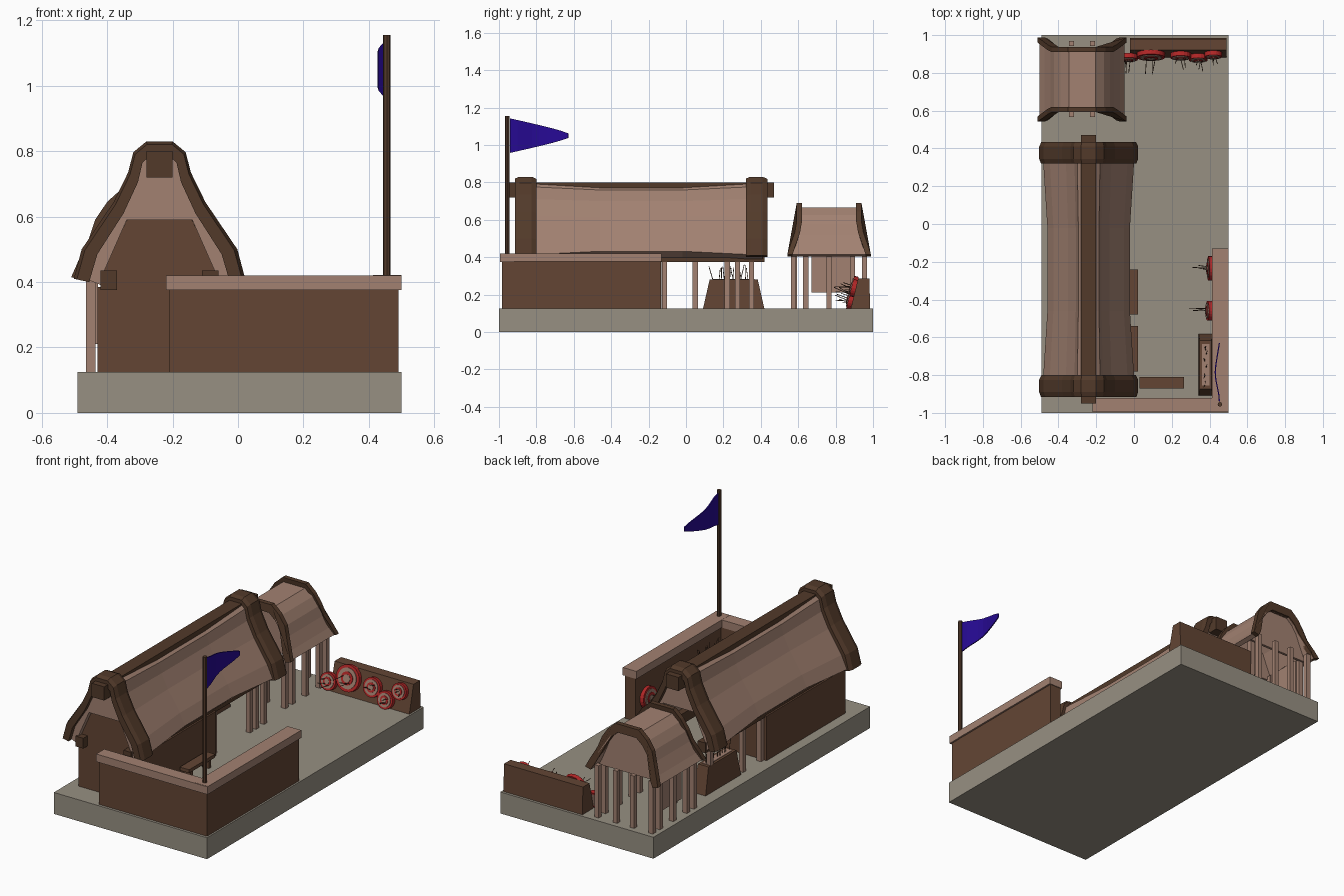
import bpy, bmesh, math, random
from mathutils import Vector

if "Cube" in bpy.data.objects:
    bpy.data.objects.remove(bpy.data.objects["Cube"])
random.seed(4)


def material(name, rgb):
    m = bpy.data.materials.new(name)
    m.diffuse_color = (*rgb, 1)
    m.use_nodes = True
    m.node_tree.nodes["Principled BSDF"].inputs["Base Color"].default_value = m.diffuse_color
    return m


STONE = material("stone", (.31, .28, .225))
BROWN = material("brown_wood", (.125, .06, .034))
DARK = material("dark_wood", (.085, .042, .023))
LIGHT = material("light_wood", (.36, .22, .165))
RED = material("red", (.45, .02, .02))
BLUE = material("blue_cloth", (.02, .003, .3))


def finish(name, bm, mat):
    bmesh.ops.recalc_face_normals(bm, faces=bm.faces)
    me = bpy.data.meshes.new(name)
    bm.to_mesh(me)
    bm.free()
    me.materials.append(mat)
    ob = bpy.data.objects.new(name, me)
    bpy.context.collection.objects.link(ob)
    return ob


def box(name, x, y, z, mat, top=(1, 1)):
    """Box from ranges; top scales the upper face."""
    bm = bmesh.new()
    bmesh.ops.create_cube(bm, size=1)
    for v in bm.verts:
        sx, sy = top if v.co.z > 0 else (1, 1)
        v.co = ((x[0] + x[1]) / 2 + v.co.x * (x[1] - x[0]) * sx,
                (y[0] + y[1]) / 2 + v.co.y * (y[1] - y[0]) * sy,
                z[0] if v.co.z < 0 else z[1])
    return finish(name, bm, mat)


def loft(name, rings, mat):
    """Skin a list of closed rings of points and cap both ends."""
    bm = bmesh.new()
    rows = [[bm.verts.new(p) for p in r] for r in rings]
    n = len(rows[0])
    for a, b in zip(rows, rows[1:]):
        for i in range(n):
            j = (i + 1) % n
            bm.faces.new((a[i], a[j], b[j], b[i]))
    bm.faces.new(rows[0])
    bm.faces.new(rows[-1])
    return finish(name, bm, mat)


def rod(name, a, b, r, mat, sides=6):
    a, b = Vector(a), Vector(b)
    bm = bmesh.new()
    bmesh.ops.create_cone(bm, cap_ends=True, segments=sides, radius1=r, radius2=r, depth=(b - a).length)
    q = (b - a).to_track_quat('Z', 'Y')
    for v in bm.verts:
        v.co = q @ v.co + (a + b) / 2
    return finish(name, bm, mat)


def sym(half):
    return [(-x, z) for x, z in reversed(half)] + list(half)


def band(outer, inner):
    return sym(outer) + sym(inner)[::-1]


def jitter(s):
    return Vector([random.uniform(-s, s) for _ in range(3)])


def target(name, c, d, r):
    """Ringed round target facing d, with arrows stuck in it."""
    c, d = Vector(c), Vector(d).normalized()
    for i, (k, t, m) in enumerate([(1, .012, RED), (.78, .016, LIGHT), (.5, .019, RED), (.3, .022, LIGHT)]):
        rod(f"{name}_ring_{i}", c - d * .012, c + d * t, r * k, m, 20)
    for i in range(3):
        p = c + jitter(r * .35)
        rod(f"{name}_arrow_{i}", p, p + d * .075 + jitter(.02), .002, DARK, 4)


# Ground slab
box("ground_slab", (-.49, .50), (-1, 1), (0, .125), STONE)

# Hall walls
HX = -.24
wall = sym([(.097, .595), (.178, .42), (.178, .385), (.19, .385), (.19, .12)])
loft("hall_walls", [[(HX + x, y, z) for x, z in wall] for y in (-.86, -.13)], BROWN)

# Sagging hall roof
notch = [(.10, .59), (.175, .42), (.165, .385)]
roof = band([(.035, .795), (.06, .775), (.075, .71), (.12, .62), (.205, .49), (.24, .415)], notch)
rings = []
for y, s in [(-.89, 1), (-.8, 1), (-.46, .91), (-.02, .91), (.32, 1), (.41, 1)]:
    rings.append([(HX + x * (s if i < 12 else 1), y, .6 + (z - .6) * (s if i < 12 else 1))
                  for i, (x, z) in enumerate(roof)])
loft("hall_roof", rings, LIGHT)

# Gable boards wrapped round both roof ends
board_in = [(.03, .785), (.052, .765), (.066, .705), (.11, .61), (.19, .485), (.215, .40)]
board_out = [(.04, .83), (.08, .797), (.096, .735), (.14, .645), (.238, .50), (.262, .41)]
for side, y0, y1 in (("front", -.915, -.80), ("back", .32, .435)):
    def ring(y, k):
        o = [(b[0] + (a[0] - b[0]) * k, b[1] + (a[1] - b[1]) * k) for a, b in zip(board_out, board_in)]
        return [(HX + x, y, z) for x, z in band(o, board_in)]
    loft(f"hall_gable_board_{side}", [ring(y0, .8), ring(y0 + .025, 1), ring(y1 - .025, 1), ring(y1, .75)], DARK)

# Ridge beam and eave purlins
box("ridge_beam", (-.28, -.20), (-.95, .47), (.72, .80), DARK)
for s in (-1, 1):
    x = HX + s * .155
    box(f"eave_purlin_{s}", (x - .025, x + .025), (-.90, .42), (.375, .435), DARK)

# Hall posts
for x, ys in ((-.40, (-.115, .05, .35)), (-.08, (-.115, .22, .275, .35))):
    for y in ys:
        box("hall_post", (x - .014, x + .014), (y - .014, y + .014), (.12, .42), LIGHT)

# Small hut roof: arched, with flared ends
CX, CY = -.275, .765
h_out = [(.07, .665), (.115, .625), (.148, .575), (.168, .52), (.20, .455), (.225, .415)]
h_in = [(.06, .64), (.10, .605), (.13, .56), (.15, .51), (.18, .44), (.20, .405)]
h_rim = [(.075, .69), (.125, .645), (.162, .59), (.182, .53), (.213, .465), (.235, .415)]


def flare(z):
    return .17 + .05 * max(0, min(1, (.56 - z) / .14))


prof = band(h_out, h_in)
loft("hut_roof", [[(CX + x, CY + s * (flare(z) - .005), z) for x, z in prof] for s in (-1, 1)], LIGHT)
prof = band(h_rim, h_in)
for s in (-1, 1):
    loft(f"hut_gable_board_{s}", [[(CX + x, CY + s * (flare(z) + d), z) for x, z in prof]
                                  for d in (-.025, .003)], DARK)
    loft(f"hut_gable_{s}", [[(CX + x * 1.03, CY + s * y, z + .005) for x, z in sym(h_in)]
                            for y in (.135, .15)], LIGHT)

# Hut posts and side panel
for x in (-.45, -.10):
    for y in (.575, .64, .765, .89, .955):
        box("hut_post", (x - .014, x + .014), (y - .014, y + .014), (.12, .43), LIGHT)
for x in (-.33, -.22):
    for y in (.58, .955):
        box("hut_end_post", (x - .013, x + .013), (y - .013, y + .013), (.12, .43), LIGHT)
box("hut_panel", (-.44, -.428), (.67, .88), (.21, .42), LIGHT)

# L-shaped yard wall with capping
box("yard_wall_front", (-.21, .49), (-.985, -.925), (.12, .38), BROWN)
box("yard_wall_side", (.42, .49), (-.985, -.135), (.12, .38), BROWN)
box("wall_cap_front", (-.22, .50), (-.995, -.92), (.375, .42), LIGHT)
box("wall_cap_side", (.412, .50), (-.99, -.13), (.376, .421), LIGHT)

# Flagpole and waving pennant
rod("flagpole", (.455, -.955, .40), (.455, -.955, 1.155), .012, DARK, 8)
bm = bmesh.new()
prev = None
for i in range(9):
    t = i / 8
    h = .08 * (1 - t) ** .85 + .012
    x = .455 - .022 * math.sin(t * math.pi) ** 2 if t < .6 else .455 - .02 * (1 - t) / .4
    row = [bm.verts.new((x, -.94 + .31 * t, 1.05 + k * h)) for k in (-1, 1)]
    if prev:
        bm.faces.new((prev[0], row[0], row[1], prev[1]))
    prev = row
pennant = finish("pennant", bm, BLUE)
pennant.modifiers.new("thickness", 'SOLIDIFY').thickness = .006

# Benches
for x, y in (((-.04, .02), (-.48, -.24)), ((-.04, .02), (-.78, -.54)), ((.03, .265), (-.87, -.81))):
    box("bench_seat", x, y, (.175, .195), BROWN)
    along_y = y[1] - y[0] > x[1] - x[0]
    for t in (.15, .85):
        px, py = ((x[0] + x[1]) / 2, y[0] + t * .24) if along_y else (x[0] + t * .235, (y[0] + y[1]) / 2)
        hx, hy = (.022, .01) if along_y else (.01, .022)
        box("bench_leg", (px - hx, px + hx), (py - hy, py + hy), (.12, .18), BROWN)

# Tapered arrow crates
for n, (x, y) in enumerate((((.342, .416), (-.91, -.58)), ((-.42, -.34), (.09, .42)))):
    box(f"crate_{n}", x, y, (.12, .28), BROWN, (.85, .78))
    cx, cy = sum(x) / 2, sum(y) / 2
    box(f"crate_filling_{n}", (cx - .02, cx + .02), (cy - .11, cy + .11), (.2, .283), LIGHT)
    for i in range(12):
        p = Vector((cx, cy - .1 + .2 * i / 11, .24))
        rod(f"crate_arrow_{n}", p, p + Vector((0, random.uniform(-.03, .03), .11)) + jitter(.012), .002, DARK, 4)

# Leaning backstop with targets
side = [(.88, .12), (.985, .12), (.98, .285), (.92, .285)]
loft("target_backstop", [[(x, y, z) for y, z in side] for x in (-.02, .49)], BROWN)
for i, (x, z, r) in enumerate(((.09, .225, .075), (-.03, .18, .05), (.247, .215, .055), (.42, .235, .047), (.34, .17, .05))):
    target(f"yard_target_{i}", (x, .868 + (z - .125) * .25, z), (0, -1, .25), r)

# Targets hung on the yard wall
target("wall_target_0", (.405, -.235, .23), (-1, 0, .1), .065)
target("wall_target_1", (.40, -.46, .21), (-1, 0, .2), .052)
